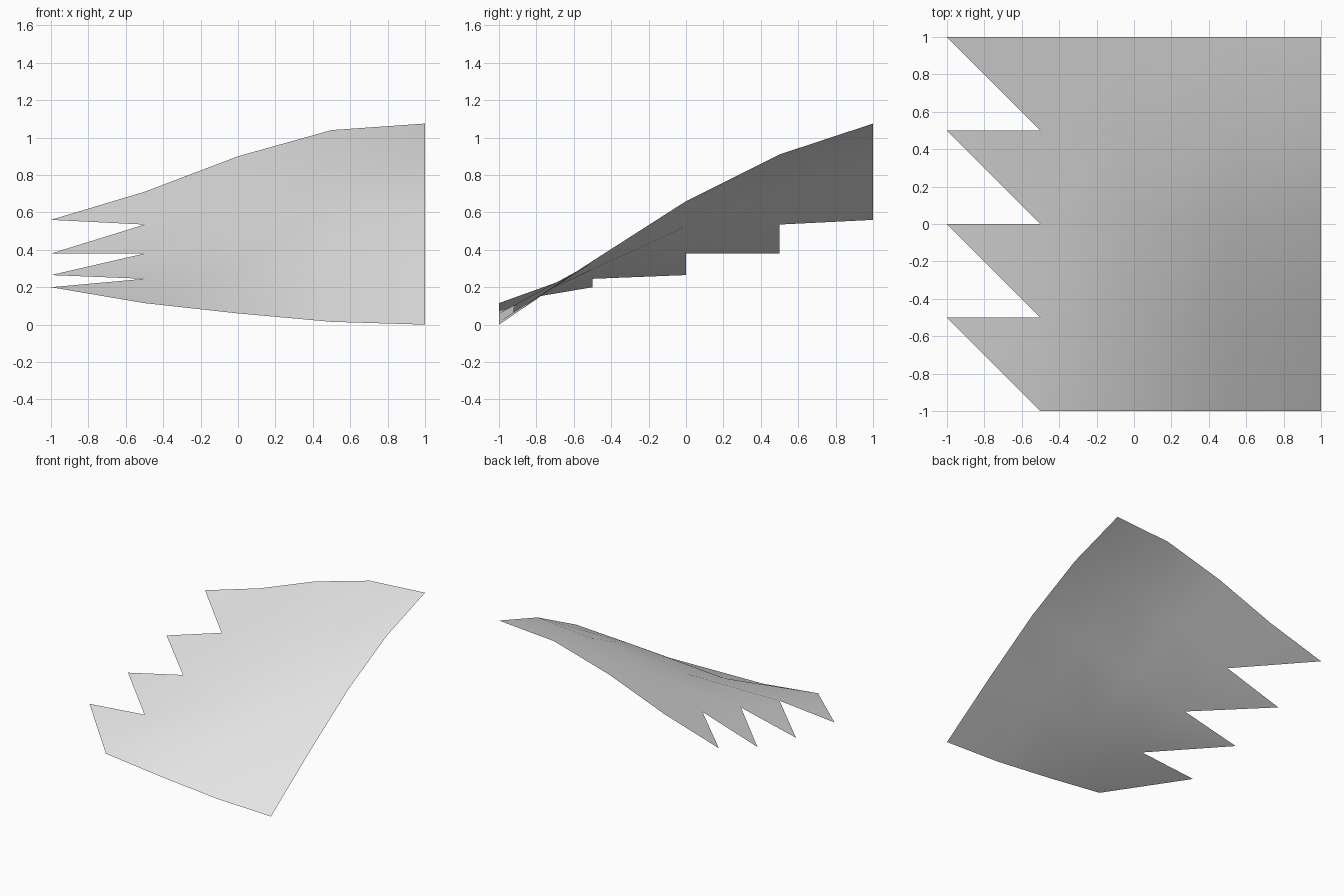
import bpy, bmesh

if "Cube" in bpy.data.objects:
    bpy.data.objects.remove(bpy.data.objects["Cube"])

# Heights of the curved sheet: rows run front to back, columns left to right
STEP = 0.5
HEIGHTS = [
    [None, 0.115, 0.06, 0.015, 0.0],
    [0.20, 0.245, 0.295, 0.33, 0.34],
    [0.265, 0.38, 0.525, 0.635, 0.66],
    [0.38, 0.535, 0.73, 0.87, 0.91],
    [0.56, 0.71, 0.90, 1.04, 1.075],
]

bm = bmesh.new()
grid = [[None if z is None else bm.verts.new((-1 + c * STEP, -1 + r * STEP, z))
         for c, z in enumerate(row)] for r, row in enumerate(HEIGHTS)]

for r in range(4):
    low, high = grid[r], grid[r + 1]
    # Pointed tooth on the left edge
    bm.faces.new((high[0], low[1], high[1]))
    # Main sheet
    for c in range(1, 4):
        bm.faces.new((low[c], low[c + 1], high[c + 1], high[c]))
for f in bm.faces:
    f.smooth = True

mesh = bpy.data.meshes.new("toothed_sheet")
bm.to_mesh(mesh)
bm.free()

# Single plain colour
grey = bpy.data.materials.new("light_grey")
grey.diffuse_color = (0.8, 0.8, 0.8, 1)
grey.use_nodes = True
grey.node_tree.nodes["Principled BSDF"].inputs["Base Color"].default_value = grey.diffuse_color
mesh.materials.append(grey)

sheet = bpy.data.objects.new("toothed_sheet", mesh)
bpy.context.collection.objects.link(sheet)
